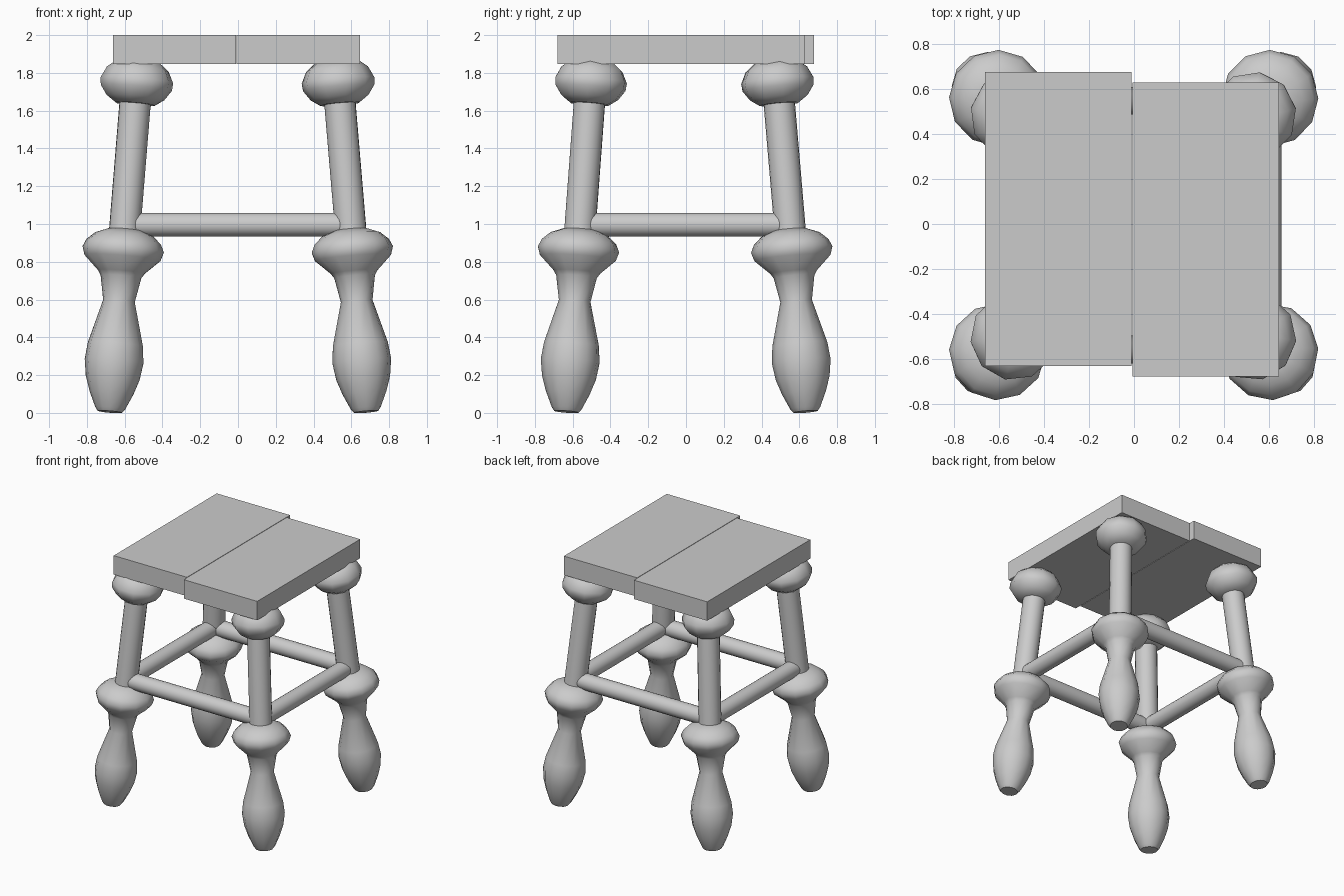
import bpy, bmesh, math
from mathutils import Vector

cube = bpy.data.objects.get("Cube")
if cube:
    bpy.data.objects.remove(cube, do_unlink=True)

GREY = (0.6, 0.6, 0.6, 1)
mat = bpy.data.materials.new("plain grey")
mat.use_nodes = True
mat.diffuse_color = GREY
mat.node_tree.nodes["Principled BSDF"].inputs["Base Color"].default_value = GREY


def finish(name, bm, smooth=True):
    bmesh.ops.recalc_face_normals(bm, faces=bm.faces)
    mesh = bpy.data.meshes.new(name)
    bm.to_mesh(mesh)
    bm.free()
    mesh.materials.append(mat)
    obj = bpy.data.objects.new(name, mesh)
    bpy.context.collection.objects.link(obj)
    if smooth:
        bpy.ops.object.select_all(action="DESELECT")
        obj.select_set(True)
        bpy.context.view_layer.objects.active = obj
        bpy.ops.object.shade_smooth_by_angle(angle=math.radians(50))
    return obj


def turned(name, profile, start, end, sides):
    """Closed lathe of (distance, radius) points along the line start-end."""
    axis = (end - start).normalized()
    turn = axis.to_track_quat("Z", "Y")
    bm = bmesh.new()
    rings = []
    for d, r in profile:
        ring = []
        for i in range(sides):
            a = math.tau * (i + 0.5) / sides
            ring.append(bm.verts.new(start + turn @ Vector((r * math.cos(a), r * math.sin(a), d))))
        rings.append(ring)
    for low, high in zip(rings, rings[1:]):
        for i in range(sides):
            j = (i + 1) % sides
            bm.faces.new((low[i], low[j], high[j], high[i]))
    bm.faces.new(rings[0][::-1])
    bm.faces.new(rings[-1])
    return finish(name, bm)


# Turned profiles, measured along the leg axis
FOOT = [(0, 0.065), (0.02, 0.08), (0.1, 0.116), (0.18, 0.143), (0.27, 0.156),
        (0.36, 0.146), (0.59, 0.084), (0.72, 0.108), (0.745, 0.124), (0.82, 0.202),
        (0.865, 0.216), (0.905, 0.198), (0.945, 0.154), (0.97, 0.09)]
POST = [(0.95, 0.083), (1.66, 0.083)]
COLLAR = [(1.64, 0.105), (1.675, 0.155), (1.725, 0.19), (1.765, 0.194),
          (1.825, 0.165), (1.865, 0.115)]

# Four splayed legs
corners = {}
for side, sx in (("left", 1), ("right", -1)):
    for end, sy in (("front", -1), ("back", 1)):
        foot = Vector((0.678 * sx, 0.633 * sy, 0.006))
        top = Vector((0.524 * sx - 0.003, 0.485 * sy - 0.01, 1.86))
        label = end + "_" + side
        turned(label + "_foot", FOOT, foot, top, 12)
        turned(label + "_post", POST, foot, top, 20)
        turned(label + "_collar", COLLAR, foot, top, 10)
        corners[label] = foot.lerp(top, 0.534)

# Stretchers joining neighbouring legs
for name, a, b in (("front", "front_left", "front_right"), ("back", "back_left", "back_right"),
                   ("left", "front_left", "back_left"), ("right", "front_right", "back_right")):
    p, q = corners[a], corners[b]
    turned(name + "_stretcher", [(0, 0.063), ((q - p).length, 0.063)], p, q, 20)

# Two offset seat planks
for name, x0, x1, y0, y1 in (("seat_plank_right", -0.663, -0.011, -0.632, 0.677),
                             ("seat_plank_left", -0.007, 0.646, -0.679, 0.63)):
    bm = bmesh.new()
    bmesh.ops.create_cube(bm, size=1)
    bmesh.ops.scale(bm, vec=(x1 - x0, y1 - y0, 0.152), verts=bm.verts)
    bmesh.ops.translate(bm, vec=((x0 + x1) / 2, (y0 + y1) / 2, 1.924), verts=bm.verts)
    finish(name, bm, smooth=False)
